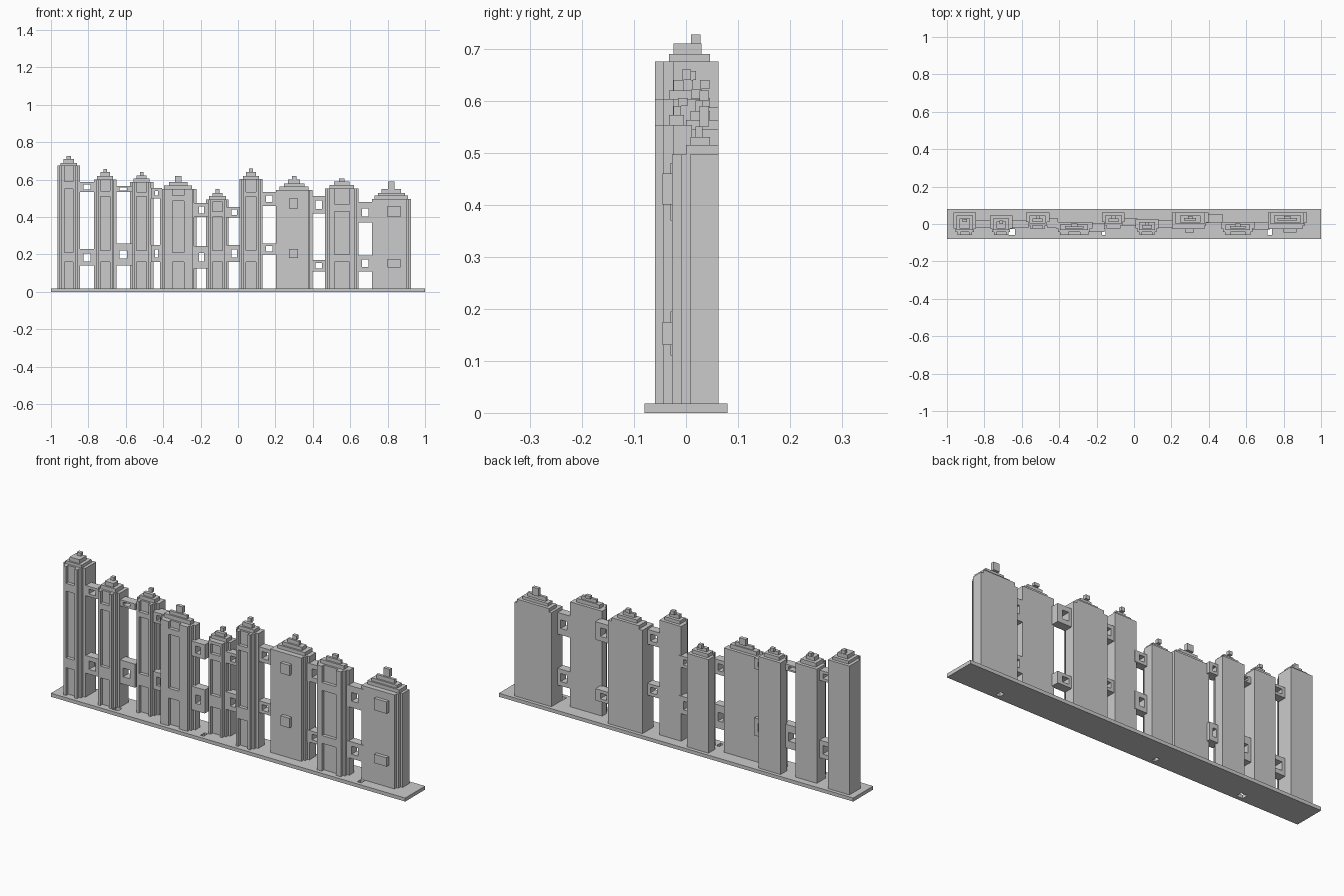
import bpy, bmesh
from mathutils import Matrix, Vector

if "Cube" in bpy.data.objects:
    bpy.data.objects.remove(bpy.data.objects["Cube"])


def add_box(bm, x0, x1, y0, y1, z0, z1):
    m = Matrix.Translation(((x0 + x1) / 2, (y0 + y1) / 2, (z0 + z1) / 2)) @ \
        Matrix.Diagonal((x1 - x0, y1 - y0, z1 - z0, 1))
    bmesh.ops.create_cube(bm, size=1, matrix=m)


def finish(bm, name):
    me = bpy.data.meshes.new(name)
    bm.to_mesh(me)
    bm.free()
    ob = bpy.data.objects.new(name, me)
    bpy.context.collection.objects.link(ob)
    return ob


BASE = 0.018

# base plate with three small through holes
bm = bmesh.new()
add_box(bm, -1, 1, -.08, -.06, 0, BASE)
add_box(bm, -1, 1, -.028, .08, 0, BASE)
for a, b in ((-1, -.67), (-.635, -.17), (-.152, .715), (.738, 1)):
    add_box(bm, a, b, -.06, -.028, 0, BASE)
finish(bm, "base_plate")


def tower(name, cx, yf, yb, steps, panel_hw=0, panels=(), bosses=(), left_steps=True):
    """steps: (half width, top z) from the shoulder to the peak"""
    bm = bmesh.new()
    hw, zs = steps[0]
    ym = yf + .035
    # main body and two layers stepping forward
    add_box(bm, cx - hw, cx + hw, ym, yb, BASE, zs)
    l1 = hw - (.012 if left_steps else 0)
    l2 = hw - (.022 if left_steps else 0)
    add_box(bm, cx - l1, cx + hw - .012, yf + .017, ym, BASE, zs)
    xl, xr = cx - l2, cx + hw - .022
    if panels:
        # stiles and rails leave sunken panels
        add_box(bm, xl, cx - panel_hw, yf, yf + .017, BASE, zs)
        add_box(bm, cx + panel_hw, xr, yf, yf + .017, BASE, zs)
        z = BASE
        for a, b in panels:
            if a - z > .004:
                add_box(bm, cx - panel_hw, cx + panel_hw, yf, yf + .017, z, a)
            z = b
        if zs - z > .004:
            add_box(bm, cx - panel_hw, cx + panel_hw, yf, yf + .017, z, zs)
    else:
        add_box(bm, xl, xr, yf, yf + .017, BASE, zs)
    # raised blocks on the front
    for x0, x1, a, b in bosses:
        add_box(bm, x0, x1, yf - .018, yf, a, b)
    # stepped crown
    n = len(steps)
    z = zs
    for i, (w, top) in enumerate(steps[1:], 1):
        back = yb - .016 * max(0, i - max(0, n - 4))
        front = yf + .018 + .009 * i
        if i == n - 1:
            c = (ym + yb) / 2
            front, back = c - .009, c + .009
        add_box(bm, cx - w, cx + w, front, max(back, front + .014), z, top)
        z = top
    finish(bm, name)


LOW = (.02, .16)
tower("tower_1", -.905, -.06, .062, ((.061, .675), (.045, .69), (.028, .71), (.011, .727)),
      .023, (LOW, (.21, .55), (.59, .675)))
tower("tower_2", -.71, -.06, .045, ((.06, .60), (.043, .62), (.025, .64), (.009, .657)),
      .025, (LOW, (.22, .51), (.54, .60)))
tower("tower_3", -.515, -.025, .062, ((.062, .587), (.043, .605), (.027, .622), (.01, .64)),
      .027, (LOW, (.22, .51), (.535, .587)))
tower("tower_4", -.32, -.06, .012, ((.098, .55), (.075, .57), (.05, .587), (.018, .62)),
      .03, (LOW, (.21, .485), (.515, .55)))
tower("tower_5", -.11, -.025, .062, ((.06, .495), (.045, .513), (.027, .53), (.01, .55)),
      .027, (LOW, (.22, .40), (.43, .48)))
tower("tower_6", .07, -.06, .027, ((.062, .603), (.043, .62), (.027, .64), (.01, .66)),
      .027, (LOW, (.22, .51), (.535, .603)))
tower("tower_7", .30, -.027, .062,
      ((.098, .545), (.077, .563), (.055, .58), (.032, .60), (.012, .62)),
      bosses=((.272, .322, .447, .5), (.272, .322, .18, .23)), left_steps=False)
tower("tower_8", .555, -.06, .012, ((.09, .553), (.065, .572), (.042, .59), (.014, .605)),
      .04, (LOW, (.20, .43), (.47, .553)))
tower("tower_9", .82, -.027, .062,
      ((.104, .497), (.09, .515), (.072, .53), (.052, .55), (.017, .59)),
      bosses=((.80, .87, .40, .46), (.80, .87, .13, .175)), left_steps=False)


def link(name, x0, x1, y0, y1, z0, z1, hole):
    """connector block with a square window; hole = (x0, x1, z0, z1)"""
    bm = bmesh.new()
    a, b, c, d = hole
    add_box(bm, x0 - .012, a, y0, y1, z0, z1)
    add_box(bm, b, x1 + .012, y0, y1, z0, z1)
    add_box(bm, a, b, y0, y1, z0, c)
    add_box(bm, a, b, y0, y1, d, z1)
    finish(bm, name)


# gap between towers: x range, y range, upper and lower z range
GAPS = (
    (-.844, -.77, -.022, .022, (.535, .587), (.14, .23)),
    (-.65, -.577, -.022, .022, (.535, .567), (.14, .26)),
    (-.453, -.418, -.02, .03, (.50, .555), (.16, .25)),
    (-.222, -.17, -.042, .002, (.40, .475), (.125, .245)),
    (-.05, .008, -.01, .03, (.397, .455), (.16, .25)),
    (.132, .202, -.02, .022, (.46, .535), (.20, .26)),
    (.398, .465, .005, .05, (.42, .512), (.11, .17)),
    (.645, .716, -.03, .012, (.37, .48), (.11, .195)),
)
for i, (x0, x1, y0, y1, up, lo) in enumerate(GAPS, 1):
    for tag, (z0, z1) in (("upper", up), ("lower", lo)):
        w, h = x1 - x0, z1 - z0
        cx, cz = (x0 + x1) / 2, (z0 + z1) / 2
        hx, hz = w * .26, min(h * .24, .022)
        link(f"{tag}_link_{i}", x0, x1, y0, y1, z0, z1, (cx - hx, cx + hx, cz - hz, cz + hz))
